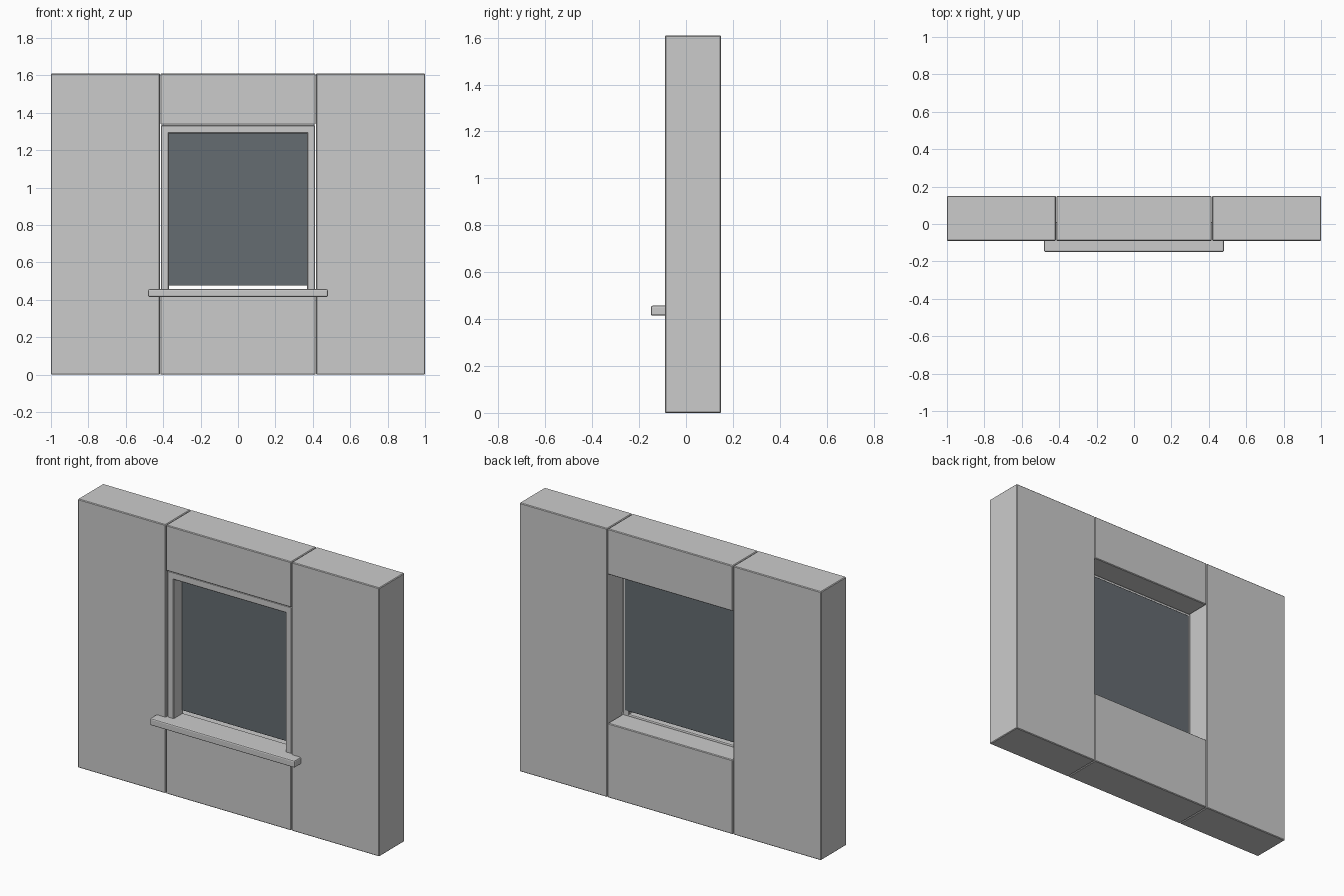
import bpy

if "Cube" in bpy.data.objects:
    bpy.data.objects.remove(bpy.data.objects["Cube"])


def block(name, x, y, z, bevel=0.004, segments=1):
    """Bevelled box given by its (min, max) range on each axis."""
    bpy.ops.mesh.primitive_cube_add(size=1, location=[sum(r) / 2 for r in (x, y, z)])
    ob = bpy.context.object
    ob.name = name
    ob.scale = [r[1] - r[0] for r in (x, y, z)]
    bpy.ops.object.transform_apply(location=False, rotation=False, scale=True)
    mod = ob.modifiers.new("edge_bevel", "BEVEL")
    mod.width = bevel
    mod.segments = segments
    return ob


WALL_Y = (-0.09, 0.15)
TOP = 1.61
HALF = 0.415            # half width of the window bay
FRAME_Y = (-0.08, 0.01)

# Wall panels around the opening
for side, s in (("left", -1), ("right", 1)):
    block(side + "_wall_panel", sorted((s * 0.418, s * 1.0)), WALL_Y, (0, TOP))
block("lower_wall_panel", (-HALF, HALF), WALL_Y, (0, 0.445))
block("lintel_panel", (-HALF, HALF), WALL_Y, (1.337, TOP))

# Window frame: two jambs and a head
for side, s in (("left", -1), ("right", 1)):
    block(side + "_frame_jamb", sorted((s * 0.37, s * 0.413)), FRAME_Y, (0.43, 1.334))
block("frame_head", (-0.413, 0.413), FRAME_Y, (1.29, 1.334))

# Projecting sill
block("window_sill", (-0.48, 0.48), (-0.15, 0.01), (0.415, 0.457), 0.007, 2)

# Glass pane behind the frame, with a small gap above the sill
glass = block("glass_pane", (-0.395, 0.395), (0.0, 0.016), (0.477, 1.315), 0.001)
mat = bpy.data.materials.new("dark_glass")
mat.diffuse_color = (0.13, 0.15, 0.165, 1)
mat.use_nodes = True
mat.node_tree.nodes["Principled BSDF"].inputs["Base Color"].default_value = mat.diffuse_color
glass.data.materials.append(mat)
